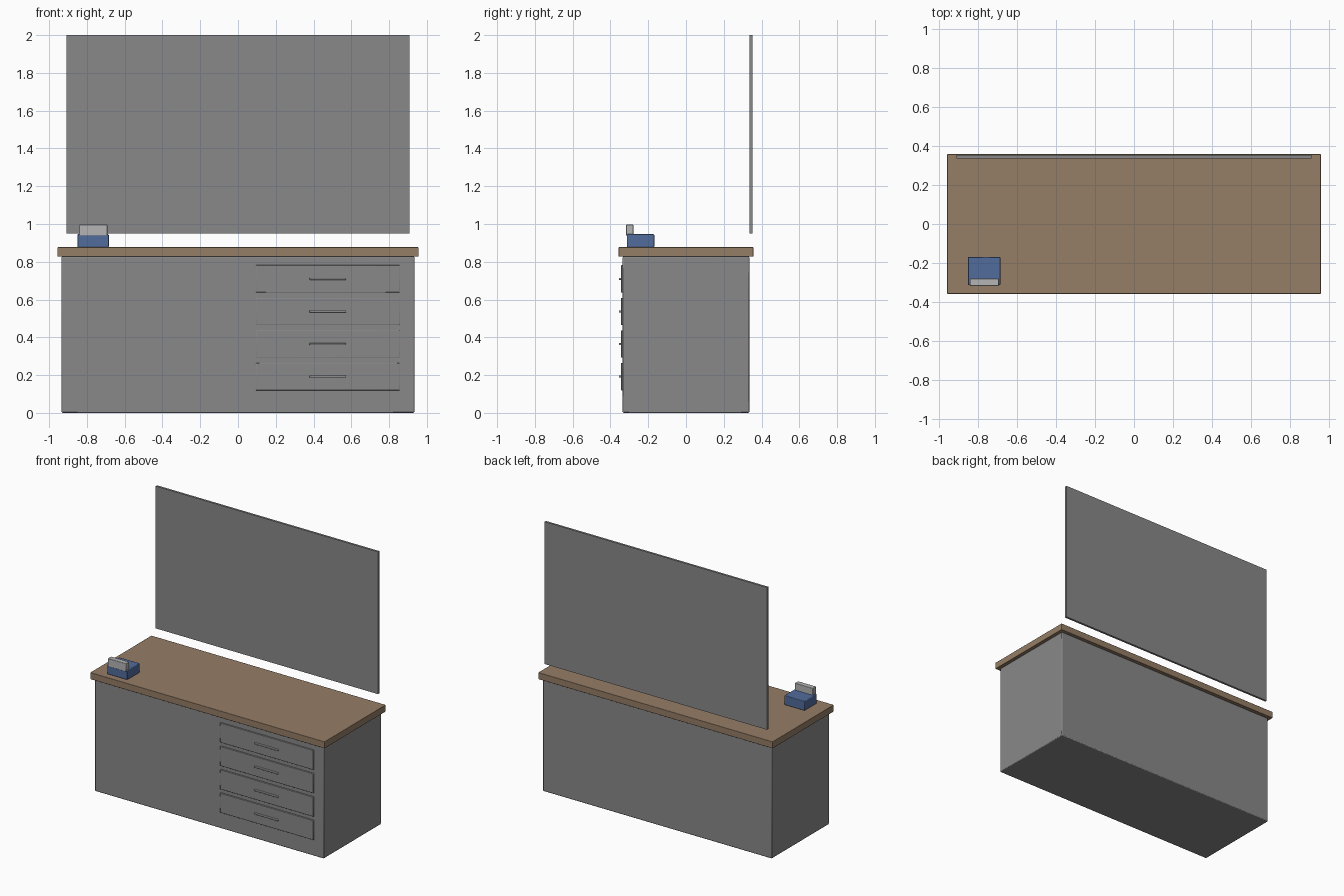
import bpy

cube = bpy.data.objects.get("Cube")
if cube:
    bpy.data.objects.remove(cube, do_unlink=True)


def material(name, rgb):
    mat = bpy.data.materials.new(name)
    mat.use_nodes = True
    color = (*rgb, 1.0)
    mat.diffuse_color = color
    mat.node_tree.nodes["Principled BSDF"].inputs["Base Color"].default_value = color
    return mat


GREY = material("grey", (0.25, 0.25, 0.255))
WOOD = material("wood_brown", (0.30, 0.205, 0.132))
BLUE = material("box_blue", (0.085, 0.15, 0.335))
PALE = material("pale_grey", (0.46, 0.46, 0.46))


def box(name, x, y, z, mat, bevel=0.0):
    """Box spanning the given (low, high) ranges, with optional chamfered edges."""
    spans = (x, y, z)
    bpy.ops.mesh.primitive_cube_add(size=1, location=[sum(s) / 2 for s in spans])
    obj = bpy.context.object
    obj.name = name
    obj.scale = [s[1] - s[0] for s in spans]
    bpy.ops.object.transform_apply(location=False, rotation=False, scale=True)
    obj.data.materials.append(mat)
    if bevel:
        mod = obj.modifiers.new("soft_edges", "BEVEL")
        mod.width = bevel
        mod.segments = 2
        bpy.ops.object.shade_smooth_by_angle()
    return obj


# Cabinet, worktop and the panel floating behind it
box("cabinet", (-0.934, 0.934), (-0.335, 0.335), (0, 0.828), GREY, 0.006)
box("worktop", (-0.956, 0.956), (-0.357, 0.357), (0.828, 0.877), WOOD, 0.002)
box("back_panel", (-0.907, 0.907), (0.336, 0.352), (0.951, 2.0), GREY)

# Four drawer fronts, each with a slim bar handle
for i in range(4):
    mid = 0.192 + i * 0.1725
    box(f"drawer_{i + 1}", (0.094, 0.856), (-0.344, -0.325),
        (mid - 0.0725, mid + 0.0725), GREY, 0.003)
    box(f"handle_{i + 1}", (0.379, 0.573), (-0.356, -0.342),
        (mid - 0.005, mid + 0.005), PALE, 0.002)

# Tissue box with a tissue standing at its front edge
box("tissue_box", (-0.85, -0.684), (-0.312, -0.168), (0.877, 0.946), BLUE, 0.004)
box("tissue", (-0.84, -0.692), (-0.317, -0.279), (0.938, 0.997), PALE, 0.003)
